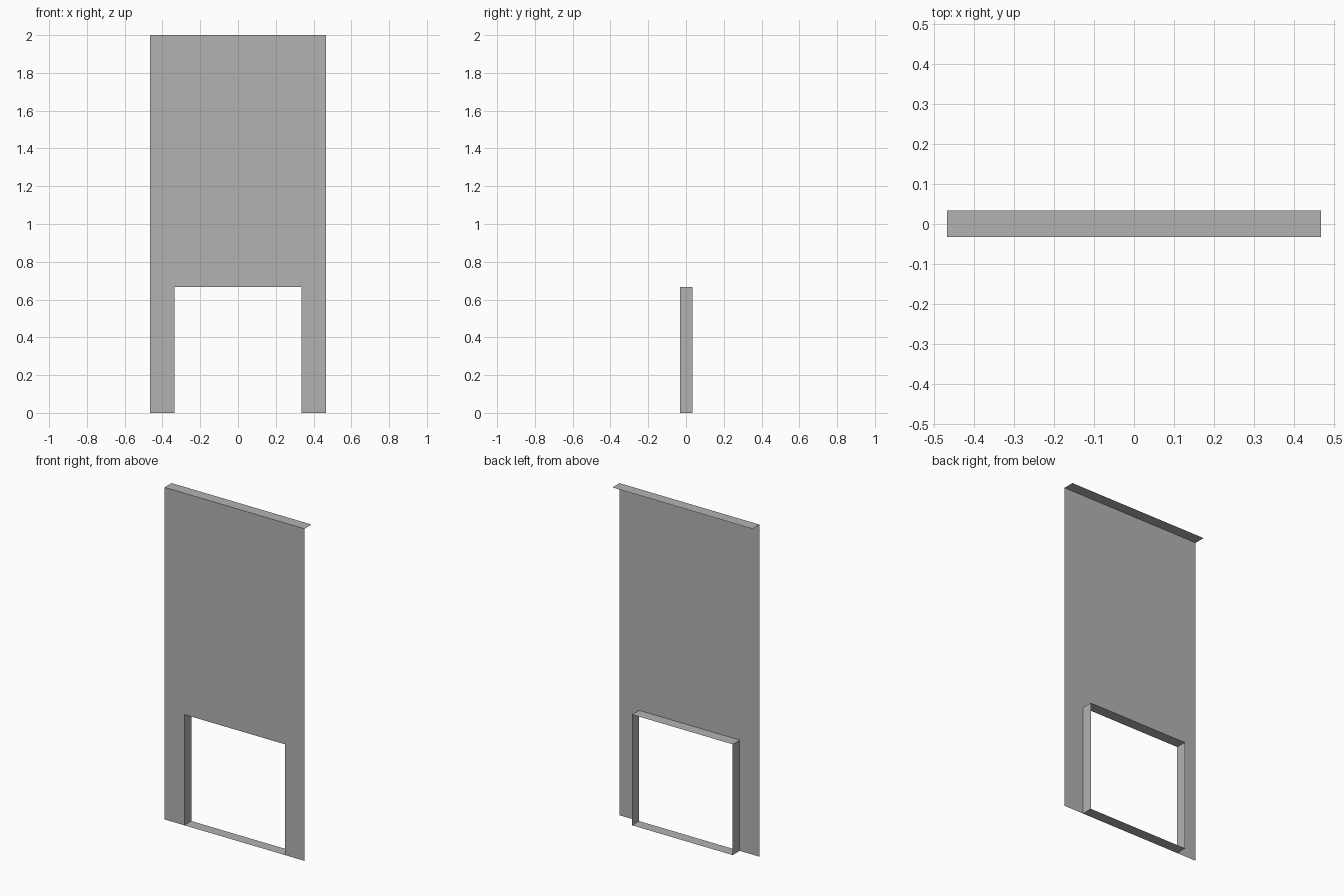
import bpy

cube = bpy.data.objects.get("Cube")
if cube:
    bpy.data.objects.remove(cube, do_unlink=True)

HALF_W, HEIGHT = 0.466, 2.0      # wall panel
OPEN_W, OPEN_H = 0.335, 0.667    # opening
FRONT, BACK = -0.033, 0.034      # depth of the returns

grey = bpy.data.materials.new("plain_grey")
grey.use_nodes = True
colour = (0.45, 0.45, 0.45, 1)
grey.diffuse_color = colour
grey.node_tree.nodes["Principled BSDF"].inputs["Base Color"].default_value = colour


def add_mesh(name, verts, faces):
    mesh = bpy.data.meshes.new(name)
    mesh.from_pydata(verts, [], faces)
    mesh.materials.append(grey)
    obj = bpy.data.objects.new(name, mesh)
    bpy.context.collection.objects.link(obj)
    return obj


def return_strip(name, start, end):
    """Flat strip running from the front plane to the back between two (x, z) points."""
    (x0, z0), (x1, z1) = start, end
    add_mesh(name, [(x0, FRONT, z0), (x1, FRONT, z1), (x1, BACK, z1), (x0, BACK, z0)],
             [(0, 1, 2, 3)])


# Wall panel: grid of columns and rows with the opening cell left out
xs = [-HALF_W, -OPEN_W, OPEN_W, HALF_W]
zs = [0, OPEN_H, HEIGHT]
n = len(xs)
cells = [(c, r) for r in range(2) for c in range(3) if (c, r) != (1, 0)]
add_mesh("wall_panel", [(x, FRONT, z) for z in zs for x in xs],
         [(r * n + c, r * n + c + 1, (r + 1) * n + c + 1, (r + 1) * n + c) for c, r in cells])

# Top ledge, and the four returns facing into the opening
return_strip("top_ledge", (-HALF_W, HEIGHT), (HALF_W, HEIGHT))
return_strip("opening_sill", (-OPEN_W, 0), (OPEN_W, 0))
return_strip("opening_left_jamb", (OPEN_W, 0), (OPEN_W, OPEN_H))
return_strip("opening_head", (OPEN_W, OPEN_H), (-OPEN_W, OPEN_H))
return_strip("opening_right_jamb", (-OPEN_W, OPEN_H), (-OPEN_W, 0))
